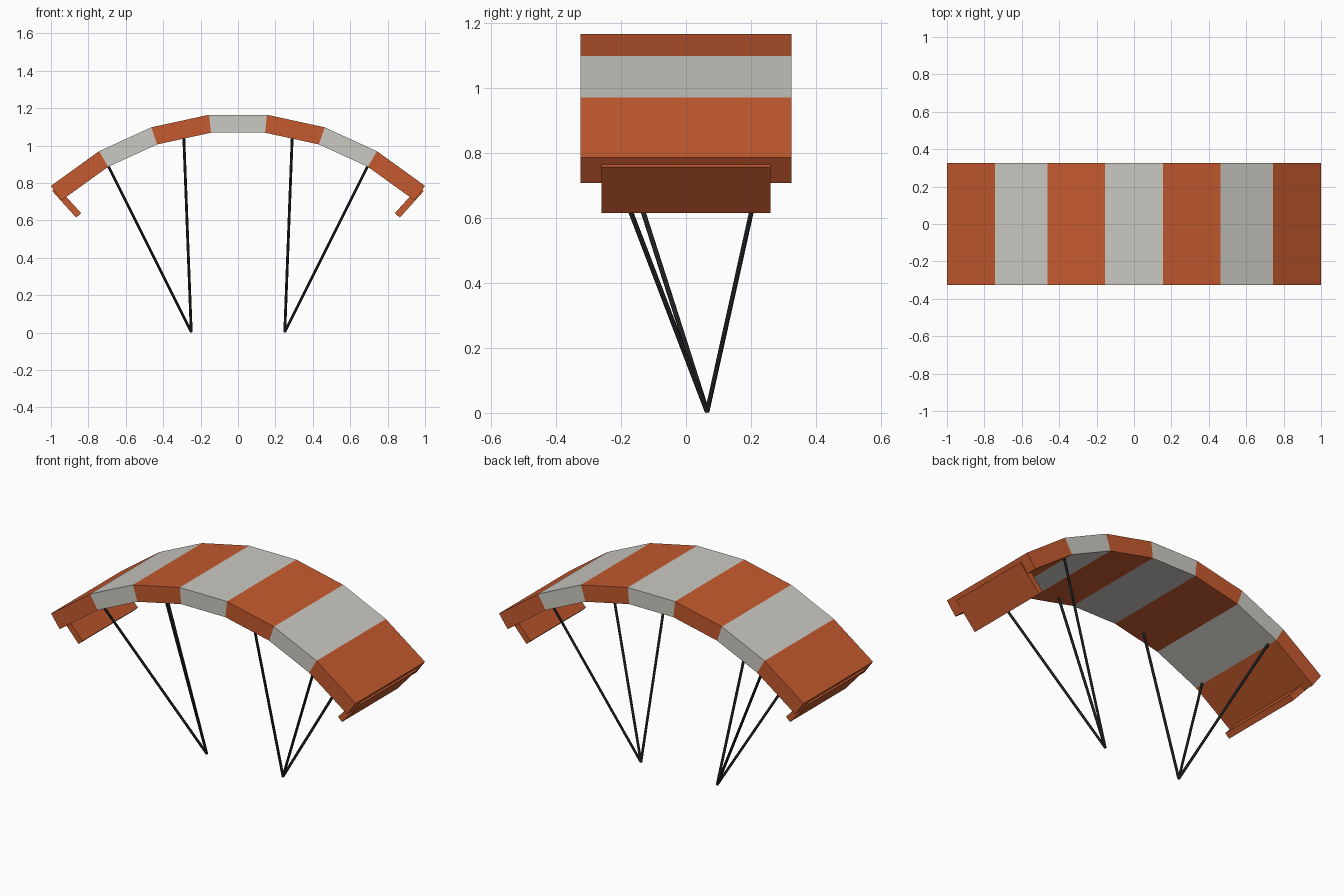
import bpy, bmesh, math
from mathutils import Vector

if "Cube" in bpy.data.objects:
    bpy.data.objects.remove(bpy.data.objects["Cube"])


def material(name, rgb):
    m = bpy.data.materials.new(name)
    m.diffuse_color = (*rgb, 1.0)
    m.use_nodes = True
    m.node_tree.nodes["Principled BSDF"].inputs["Base Color"].default_value = m.diffuse_color
    return m


ORANGE = material("burnt_orange", (0.558, 0.102, 0.028))
GREY = material("light_grey", (0.597, 0.584, 0.539))
DARK = material("charcoal", (0.030, 0.032, 0.034))


def add_object(name, bm, mat):
    bmesh.ops.recalc_face_normals(bm, faces=bm.faces)
    mesh = bpy.data.meshes.new(name)
    bm.to_mesh(mesh)
    bm.free()
    mesh.materials.append(mat)
    ob = bpy.data.objects.new(name, mesh)
    bpy.context.collection.objects.link(ob)
    return ob


def prism(name, outline, half_depth, mat):
    """Extrude an (x, z) outline symmetrically along y."""
    bm = bmesh.new()
    face = bm.faces.new([bm.verts.new((x, -half_depth, z)) for x, z in outline])
    ext = bmesh.ops.extrude_face_region(bm, geom=[face])
    moved = [g for g in ext["geom"] if isinstance(g, bmesh.types.BMVert)]
    bmesh.ops.translate(bm, verts=moved, vec=(0, 2 * half_depth, 0))
    return add_object(name, bm, mat)


def rod(name, a, b, radius, mat):
    a, b = Vector(a), Vector(b)
    bm = bmesh.new()
    bmesh.ops.create_cone(bm, cap_ends=True, segments=8, radius1=radius,
                          radius2=radius, depth=(b - a).length)
    ob = add_object(name, bm, mat)
    ob.location = (a + b) / 2
    ob.rotation_mode = 'QUATERNION'
    ob.rotation_quaternion = (b - a).to_track_quat('Z', 'Y')
    return ob


# Canopy: arched strip of seven panels with mitred joints
THICK = 0.096
right_half = [(0.155, 1.165), (0.463, 1.098), (0.743, 0.97), (1.0, 0.785)]
top = [Vector((-x, z)) for x, z in reversed(right_half)] + [Vector(p) for p in right_half]
normals = []
for p, q in zip(top, top[1:]):
    d = (q - p).normalized()
    normals.append(Vector((d.y, -d.x)))          # points to the inside of the arch

bottom = []
for i, p in enumerate(top):
    n0, n1 = normals[max(i - 1, 0)], normals[min(i, len(normals) - 1)]
    n = (n0 + n1).normalized()
    bottom.append(p + n * (THICK / n.dot(n0)))

for i in range(len(normals)):
    prism(f"canopy_panel_{i + 1}", [top[i], top[i + 1], bottom[i + 1], bottom[i]],
          0.325, GREY if i % 2 else ORANGE)

# End flaps and suspension lines, repeated on both sides
for side, label in ((-1, "left"), (1, "right")):
    flap = [(0.993, 0.757), (0.865, 0.615), (0.839, 0.639), (0.967, 0.781)]
    prism(f"end_flap_{label}", [(side * x, z) for x, z in flap], 0.26, ORANGE)

    foot = (side * 0.25, 0.065, 0.004)
    anchors = {"inner_front": (0.29, -0.27, 1.05),
               "outer_front": (0.695, -0.275, 0.893),
               "outer_back": (0.695, 0.262, 0.893)}
    for part, (x, y, z) in anchors.items():
        rod(f"line_{part}_{label}", foot, (side * x, y, z), 0.0075, DARK)
